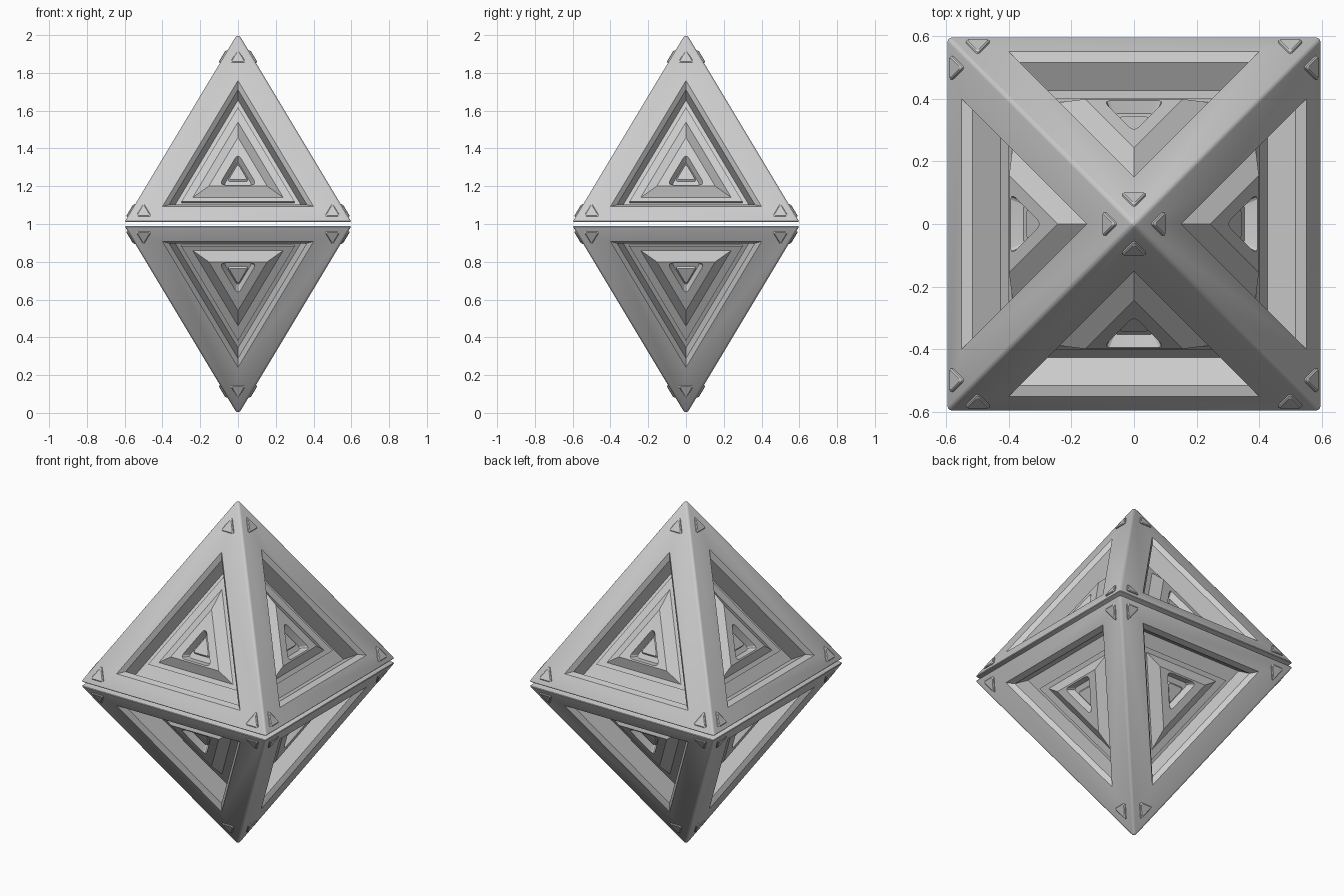
import bpy, bmesh, math
from mathutils import Vector, Matrix

if "Cube" in bpy.data.objects:
    bpy.data.objects.remove(bpy.data.objects["Cube"])

APEX, BASE, SLOPE = 2.012, 1.01, 0.6
U = Vector((1, 0, 0))
V = Vector((0, SLOPE, 1)).normalized()      # up the front face
N = Vector((0, -1, SLOPE)).normalized()     # out of the front face
CORNER_STEPS = 5


def ring(zb, h, d, t=0.0, cx=0.0):
    """Triangle on the front face: base height zb, half width h, depth d, corner cut t."""
    origin = Vector((cx, -SLOPE * (APEX - zb), zb)) - N * d
    origin += V * (N.z * d / V.z)           # keep the base at height zb
    tri = [Vector((-h, 0)), Vector((h, 0)), Vector((0, h / SLOPE / V.z))]
    pts = []
    for i, c in enumerate(tri):
        a = c + (tri[i - 1] - c).normalized() * t
        b = c + (tri[(i + 1) % 3] - c).normalized() * t
        for k in range(CORNER_STEPS):
            s = k / (CORNER_STEPS - 1)
            q = a * (1 - s) ** 2 + c * 2 * s * (1 - s) + b * s * s
            pts.append(origin + U * q.x + V * q.y)
    return pts


def loft(bm, rings):
    """Closed solid through a list of rings."""
    loops = [[bm.verts.new(p) for p in r] for r in rings]
    for a, b in zip(loops, loops[1:]):
        for i in range(len(a)):
            j = (i + 1) % len(a)
            bm.faces.new((a[i], a[j], b[j], b[i]))
    bm.faces.new(loops[0][::-1])
    bm.faces.new(loops[-1])


def four_sides(name, solids):
    """Repeat solids on all four faces of the upper pyramid."""
    bm = bmesh.new()
    for rings in solids:
        loft(bm, rings)
    bmesh.ops.remove_doubles(bm, verts=bm.verts, dist=1e-5)
    bmesh.ops.recalc_face_normals(bm, faces=bm.faces)
    geom = bm.verts[:] + bm.edges[:] + bm.faces[:]
    for k in range(1, 4):
        dup = bmesh.ops.duplicate(bm, geom=geom)["geom"]
        bmesh.ops.rotate(bm, verts=[g for g in dup if isinstance(g, bmesh.types.BMVert)],
                         matrix=Matrix.Rotation(k * math.pi / 2, 3, 'Z'))
    return to_object(name, bm)


def to_object(name, bm):
    me = bpy.data.meshes.new(name)
    bm.to_mesh(me)
    bm.free()
    ob = bpy.data.objects.new(name, me)
    bpy.context.collection.objects.link(ob)
    return ob


def activate(ob):
    bpy.ops.object.select_all(action='DESELECT')
    ob.select_set(True)
    bpy.context.view_layer.objects.active = ob


# outer pyramid with softened edges
bm = bmesh.new()
w = SLOPE * (APEX - BASE)
corners = [bm.verts.new((x * w, y * w, BASE)) for x, y in ((-1, -1), (1, -1), (1, 1), (-1, 1))]
top = bm.verts.new((0, 0, APEX))
bm.faces.new(corners[::-1])
for i in range(4):
    bm.faces.new((corners[i], corners[(i + 1) % 4], top))
frame = to_object("upper_frame", bm)
bev = frame.modifiers.new("bevel", 'BEVEL')
bev.width, bev.segments = 0.012, 3

# triangular windows cut into the pyramid, chamfered at the lip
cutter = four_sides("window_cutter", [[
    ring(1.086, 0.428, -0.02), ring(1.093, 0.40, 0),
    ring(1.102, 0.365, 0.025), ring(1.048, 0.365, 0.13)]])
cutter.hide_render = True
cut = frame.modifiers.new("windows", 'BOOLEAN')
cut.operation, cut.solver, cut.object = 'DIFFERENCE', 'EXACT', cutter
activate(frame)
for m in ("bevel", "windows"):
    bpy.ops.object.modifier_apply(modifier=m)
bpy.data.objects.remove(cutter, do_unlink=True)

# stepped raised panel with a rounded triangular socket
panels = four_sides("upper_panels", [[
    ring(1.105, 0.30, 0.145), ring(1.118, 0.30, 0.115),
    ring(1.140, 0.24, 0.115), ring(1.200, 0.155, 0.075),
    ring(1.207, 0.10, 0.075, 0.035), ring(1.200, 0.078, 0.115, 0.028),
    ring(1.225, 0.058, 0.115, 0.02), ring(1.235, 0.050, 0.105, 0.018)]])

# small raised triangles in the face corners
studs = []
for cx, zb in ((0, 1.855), (-0.5, 1.04), (0.5, 1.04)):
    studs.append([ring(zb, 0.042, 0.005, 0.014, cx), ring(zb, 0.042, -0.005, 0.014, cx),
                  ring(zb + 0.005, 0.035, -0.009, 0.012, cx)])
badges = four_sides("upper_corner_studs", studs)

# lower half is the mirror image
flip = Matrix.Translation((0, 0, 2)) @ Matrix.Diagonal((1, 1, -1, 1))
for ob in (frame, panels, badges):
    low = ob.copy()
    low.data = ob.data.copy()
    low.name = ob.name.replace("upper", "lower")
    low.data.transform(flip)
    low.data.flip_normals()
    bpy.context.collection.objects.link(low)
    for o in (ob, low):
        activate(o)
        bpy.ops.object.shade_smooth_by_angle(angle=math.radians(25))
